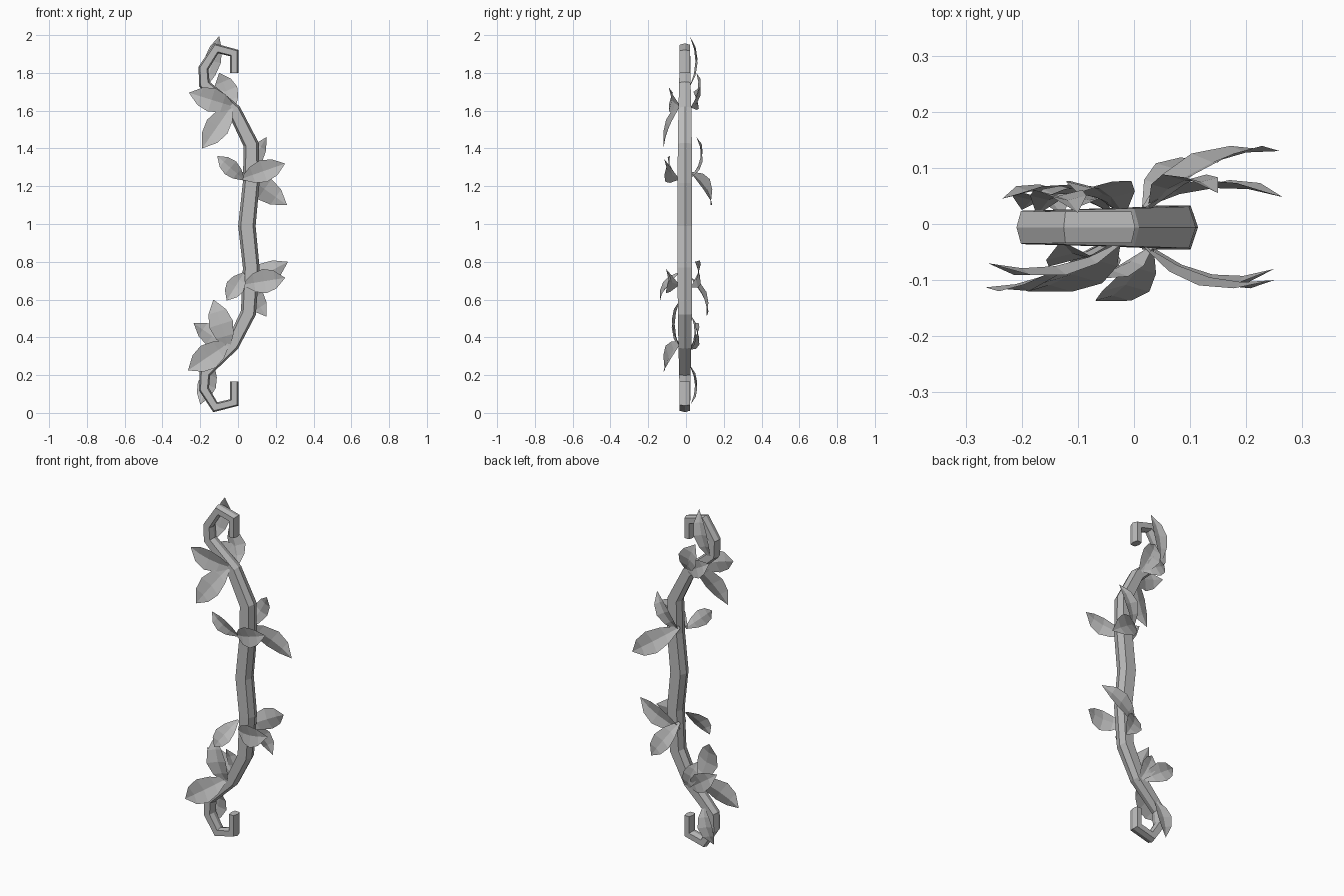
import bpy, bmesh
from mathutils import Vector

cube = bpy.data.objects.get("Cube")
if cube:
    bpy.data.objects.remove(cube)

grey = bpy.data.materials.new("plain grey")
grey.use_nodes = True
grey.diffuse_color = (0.5, 0.5, 0.5, 1)
grey.node_tree.nodes["Principled BSDF"].inputs["Base Color"].default_value = (0.5, 0.5, 0.5, 1)


def finish(name, bm):
    mesh = bpy.data.meshes.new(name)
    bm.to_mesh(mesh)
    bm.free()
    mesh.materials.append(grey)
    obj = bpy.data.objects.new(name, mesh)
    bpy.context.collection.objects.link(obj)
    return obj


def bow_stave():
    # Path of x, z, half width, half depth from the upper hook to the lower hook
    path = [(-.02, 1.8, .022, .028), (-.02, 1.905, .022, .028), (-.115, 1.93, .023, .028),
            (-.183, 1.825, .026, .029), (-.178, 1.74, .028, .03), (-.02, 1.6, .036, .034),
            (.07, 1.42, .04, .037), (.07, 1.22, .044, .039), (.047, .99, .046, .039),
            (.07, .77, .044, .039), (.055, .53, .04, .037), (-.03, .36, .036, .034),
            (-.175, .21, .028, .03), (-.18, .125, .026, .029), (-.12, .03, .023, .028),
            (-.02, .055, .022, .028), (-.02, .165, .022, .028)]
    section = [(1, 0), (.7, 1), (-.7, 1), (-1, 0), (-.7, -1), (.7, -1)]
    pts = [Vector((x, 0, z)) for x, z, w, d in path]
    bm = bmesh.new()
    rings = []
    for i, (x, z, w, d) in enumerate(path):
        a = (pts[i] - pts[max(i - 1, 0)]).normalized()
        b = (pts[min(i + 1, len(pts) - 1)] - pts[i]).normalized()
        tangent = (a + b).normalized()
        side = Vector((-tangent.z, 0, tangent.x))
        mitre = 1 / max(tangent.dot(a if i else b), .7)
        rings.append([bm.verts.new(pts[i] + side * (u * w * mitre) + Vector((0, v * d - .006, 0)))
                      for u, v in section])
    for r, s in zip(rings, rings[1:]):
        for k in range(6):
            bm.faces.new((r[k], r[(k + 1) % 6], s[(k + 1) % 6], s[k]))
    bm.faces.new(rings[0])
    bm.faces.new(rings[-1])
    bmesh.ops.recalc_face_normals(bm, faces=bm.faces)
    finish("bow_stave", bm)


def leaf(name, base, tip, width, bow):
    # Folded blade arched outward from the stave, pointed at the tip
    base, tip = Vector(base), Vector(tip)
    out = Vector((0, 1 if tip.y > 0 else -1, 0))
    side = (tip - base).cross(out).normalized()
    bm = bmesh.new()
    rows = []
    for t, w in ((0, .12), (.25, .75), (.5, 1), (.75, .75), (1, 0)):
        mid = base.lerp(tip, t) + out * (bow * 4 * t * (1 - t))
        edge = side * (w * width / 2)
        lift = out * (w * width * .12)
        row = [mid] if w == 0 else [mid - edge + lift, mid, mid + edge + lift]
        rows.append([bm.verts.new(p) for p in row])
    for r, s in zip(rows, rows[1:]):
        for k in range(2):
            if len(s) == 1:
                bm.faces.new((r[k], r[k + 1], s[0]))
            else:
                bm.faces.new((r[k], r[k + 1], s[k + 1], s[k]))
    finish(name, bm)


bow_stave()

# Front leaves: base, tip, width, arch
front = [((-.02, -.03, 1.62), (-.26, -.07, 1.695), .13, .025),
         ((-.03, -.03, 1.63), (-.19, -.12, 1.4), .13, .015),
         ((.03, -.04, 1.235), (-.11, -.085, 1.36), .09, .02),
         ((.02, -.04, 1.24), (.25, -.1, 1.32), .12, .025),
         ((.03, -.04, .68), (.25, -.08, .715), .13, .03),
         ((.03, -.04, .74), (-.06, -.137, .595), .1, .02),
         ((-.05, -.03, .34), (-.13, -.03, .6), .13, .03),
         ((-.05, -.03, .37), (-.265, -.113, .225), .14, .02)]
# Back leaves
back = [((-.17, .02, 1.73), (-.1, .02, 1.995), .09, .03),
        ((-.02, .02, 1.61), (-.1, .055, 1.8), .12, .025),
        ((-.03, .03, 1.62), (-.18, .04, 1.7), .11, .02),
        ((.03, .03, 1.25), (.15, .055, 1.46), .09, .035),
        ((.02, .03, 1.27), (.26, .13, 1.1), .13, .03),
        ((.02, .03, .67), (.265, .048, .8), .12, .025),
        ((.02, .03, .71), (.15, .11, .51), .11, .025),
        ((-.04, .02, .34), (-.235, .045, .475), .11, .025),
        ((-.02, .02, .33), (-.1, .03, .51), .09, .02),
        ((-.13, .02, .25), (-.2, .025, .045), .1, .025)]
for group, leaves in (("front_leaf", front), ("back_leaf", back)):
    for n, spec in enumerate(leaves, 1):
        leaf(f"{group}_{n}", *spec)
